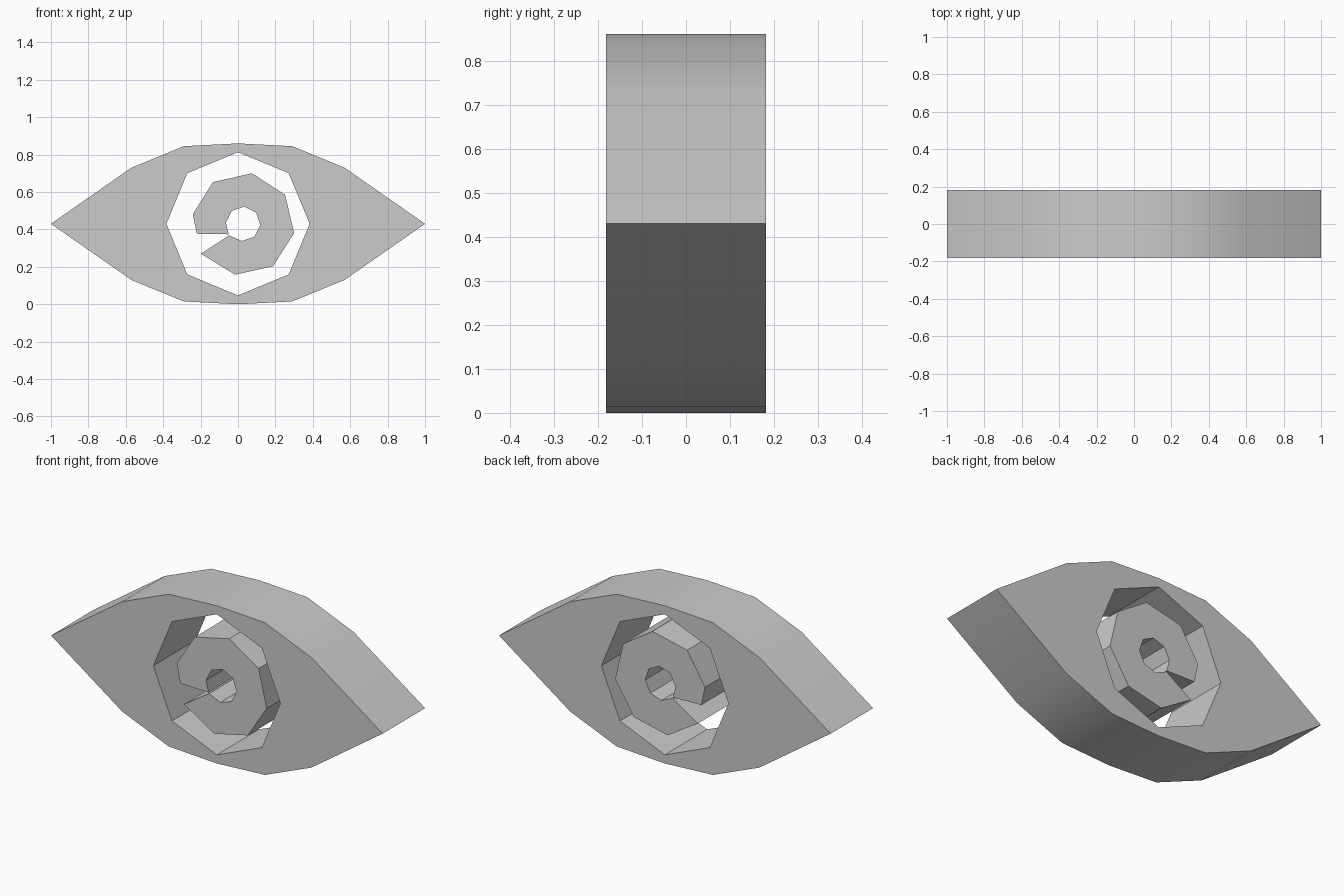
import bpy, bmesh
from math import sin, cos, pi, radians

HALF_DEPTH = 0.182
MID_Z = 0.43

cube = bpy.data.objects.get("Cube")
if cube:
    bpy.data.objects.remove(cube, do_unlink=True)

# Single plain grey
grey = bpy.data.materials.new("plain grey")
grey.use_nodes = True
color = (0.6, 0.6, 0.6, 1)
grey.diffuse_color = color
grey.node_tree.nodes["Principled BSDF"].inputs["Base Color"].default_value = color


def slab(name, loops):
    """Fill closed x/z loops (later loops are holes) and extrude along y."""
    bm = bmesh.new()
    edges = []
    for loop in loops:
        vs = [bm.verts.new((x, -HALF_DEPTH, z)) for x, z in loop]
        edges += [bm.edges.new((a, b)) for a, b in zip(vs, vs[1:] + vs[:1])]
    bmesh.ops.triangle_fill(bm, edges=edges, use_beauty=True, normal=(0, -1, 0))
    ext = bmesh.ops.extrude_face_region(bm, geom=bm.faces[:], use_keep_orig=True)
    moved = [g for g in ext["geom"] if isinstance(g, bmesh.types.BMVert)]
    bmesh.ops.translate(bm, verts=moved, vec=(0, 2 * HALF_DEPTH, 0))
    bmesh.ops.recalc_face_normals(bm, faces=bm.faces[:])
    for f in bm.faces:
        f.smooth = True
    mesh = bpy.data.meshes.new(name)
    bm.to_mesh(mesh)
    bm.free()
    mesh.set_sharp_from_angle(angle=radians(30))
    mesh.materials.append(grey)
    obj = bpy.data.objects.new(name, mesh)
    bpy.context.collection.objects.link(obj)
    return obj


# Almond-shaped frame: upper lid mirrored to the lower lid, octagonal opening
upper = [(-1, 0), (-0.57, 0.3), (-0.29, 0.415), (0, 0.43),
         (0.29, 0.415), (0.57, 0.3), (1, 0)]
lower = [(x, -z) for x, z in reversed(upper[1:-1])]
lids = [(x, MID_Z + z) for x, z in upper + lower]
opening = [(0.383 * sin(i * pi / 4), MID_Z + 0.383 * cos(i * pi / 4))
           for i in range(8)]
slab("eye_frame", [lids, opening])

# Iris: a ring with a wedge notch whose tip reaches the pupil hole
iris_rim = [(-0.22, 0.377), (-0.242, 0.48), (-0.134, 0.653), (0.075, 0.7),
            (0.252, 0.585), (0.3, 0.38), (0.187, 0.203), (-0.016, 0.158),
            (-0.198, 0.27)]
tilt = radians(-139)
pupil = [(0.027 + 0.092 * cos(tilt + i * pi / 4), MID_Z + 0.092 * sin(tilt + i * pi / 4))
         for i in range(1, 8)]
slab("iris", [iris_rim + [(-0.048, 0.368)] + pupil + [(-0.05, 0.374)]])
